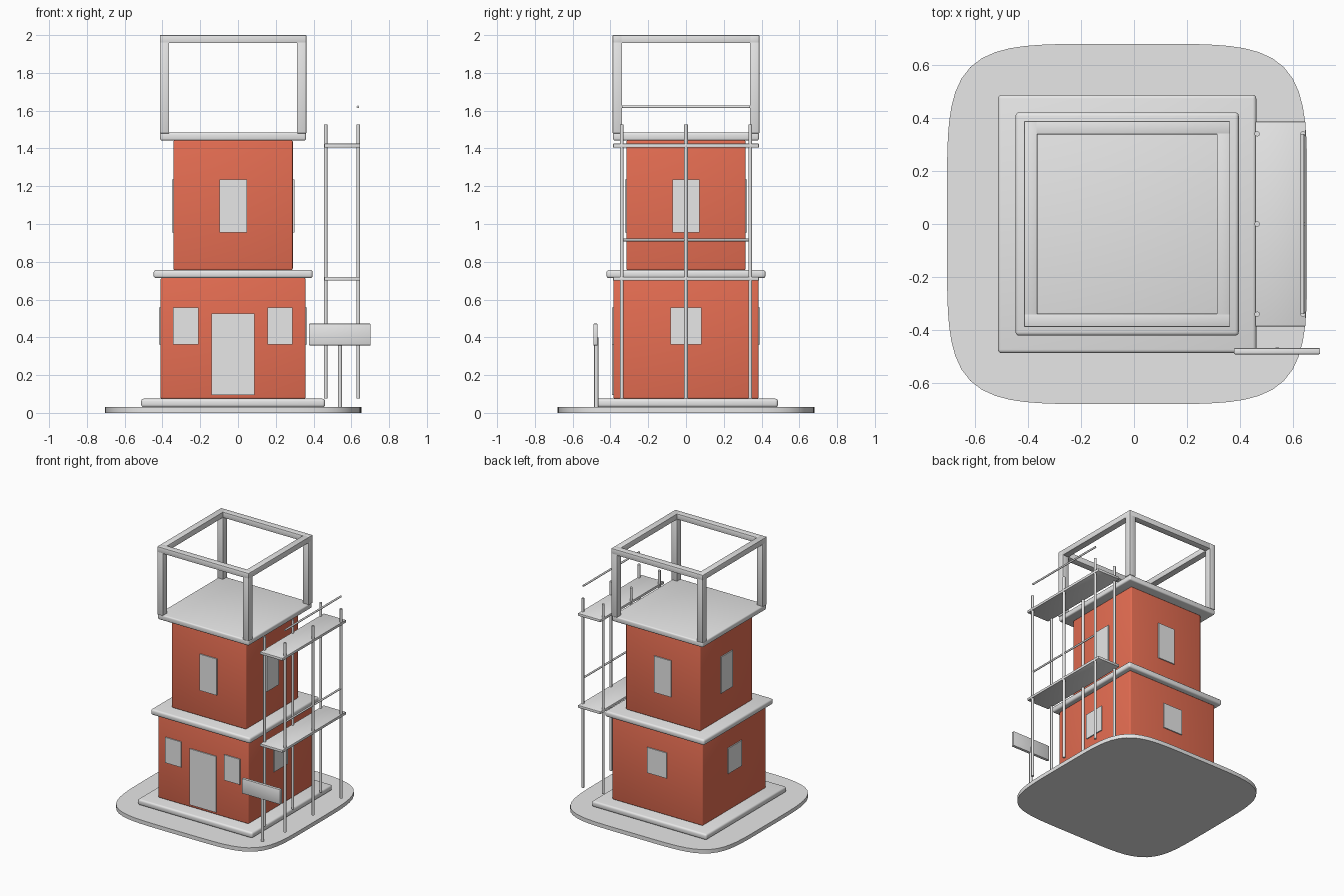
import bpy, bmesh, math
from mathutils import Matrix, Vector

if "Cube" in bpy.data.objects:
    bpy.data.objects.remove(bpy.data.objects["Cube"])


def material(name, rgb):
    m = bpy.data.materials.new(name)
    m.diffuse_color = (*rgb, 1)
    m.use_nodes = True
    m.node_tree.nodes["Principled BSDF"].inputs["Base Color"].default_value = m.diffuse_color
    return m


RED = material("brick_red", (0.79, 0.155, 0.085))
GREY = material("light_grey", (0.8, 0.8, 0.8))
CX = -0.026  # tower axis


def finish(name, bm, mat):
    bmesh.ops.recalc_face_normals(bm, faces=bm.faces)
    me = bpy.data.meshes.new(name)
    bm.to_mesh(me)
    bm.free()
    me.materials.append(mat)
    ob = bpy.data.objects.new(name, me)
    bpy.context.collection.objects.link(ob)
    return ob


def box(name, lo, hi, mat=GREY, bevel=0.0, segments=2):
    bm = bmesh.new()
    lo, hi = Vector(lo), Vector(hi)
    mtx = Matrix.Translation((lo + hi) / 2) @ Matrix.Diagonal((*(hi - lo), 1))
    bmesh.ops.create_cube(bm, size=1, matrix=mtx)
    if bevel:
        bmesh.ops.bevel(bm, geom=bm.edges[:], offset=bevel, segments=segments,
                        profile=0.5, affect='EDGES')
    return finish(name, bm, mat)


def square(name, half, z0, z1, mat, bevel, segments=3):
    return box(name, (CX - half, -half, z0), (CX + half, half, z1), mat, bevel, segments)


def rod(name, a, b, r):
    a, b = Vector(a), Vector(b)
    d = b - a
    bm = bmesh.new()
    mtx = Matrix.Translation((a + b) / 2) @ d.to_track_quat('Z', 'Y').to_matrix().to_4x4()
    bmesh.ops.create_cone(bm, cap_ends=True, segments=12, radius1=r, radius2=r,
                          depth=d.length, matrix=mtx)
    return finish(name, bm, GREY)


def plate(name, side, wall, u, w, z0, z1):
    """Thin panel on a wall; side 0 front, 1 right, 2 back, 3 left."""
    ob = box(name, (u - w / 2, -wall - 0.008, z0), (u + w / 2, -wall + 0.001, z1))
    ob.data.transform(Matrix.Translation((CX, 0, 0)) @ Matrix.Rotation(side * math.pi / 2, 4, 'Z'))


# Rounded-square ground slab (superellipse)
bm = bmesh.new()
ring = []
for i in range(96):
    t = 2 * math.pi * i / 96
    c, s = math.cos(t), math.sin(t)
    k = 0.679 / (abs(c) ** 5 + abs(s) ** 5) ** 0.2
    ring.append(bm.verts.new((CX + k * c, k * s, 0)))
face = bm.faces.new(ring)
ext = bmesh.ops.extrude_face_region(bm, geom=[face])
bmesh.ops.translate(bm, vec=(0, 0, 0.03),
                    verts=[v for v in ext["geom"] if isinstance(v, bmesh.types.BMVert)])
finish("ground_slab", bm, GREY)

# Tower body
square("plinth", 0.487, 0.03, 0.075, GREY, 0.014)
square("lower_walls", 0.384, 0.075, 0.714, RED, 0.008)
square("lower_cornice", 0.421, 0.713, 0.757, GREY, 0.014)
square("upper_walls", 0.316, 0.756, 1.443, RED, 0.008)
square("roof_slab", 0.386, 1.442, 1.484, GREY, 0.01)

# Door and windows
plate("door", 0, 0.384, 0.0, 0.226, 0.095, 0.525)
for n, u in (("left", -0.25), ("right", 0.248)):
    plate(f"front_window_{n}", 0, 0.384, u, 0.134, 0.362, 0.557)
for side, n in enumerate(("front", "right", "back", "left")):
    if side:
        plate(f"{n}_lower_window", side, 0.384, 0, 0.164, 0.362, 0.557)
    plate(f"{n}_upper_window", side, 0.316, 0, 0.145, 0.956, 1.235)

# Open roof frame: four posts and four beams
H, W = 0.388, 0.05
for sx in (-1, 1):
    for sy in (-1, 1):
        x, y = CX + sx * (H - W / 2), sy * (H - W / 2)
        box("roof_post", (x - W / 2, y - W / 2, 1.48), (x + W / 2, y + W / 2, 1.965), bevel=0.003)
for s in (-1, 1):
    c = s * (H - W / 2)
    box("roof_beam_x", (CX - H, c - W / 2, 1.957), (CX + H, c + W / 2, 2.0), bevel=0.003)
    box("roof_beam_y", (CX + c - W / 2, -H, 1.957), (CX + c + W / 2, H, 2.0), bevel=0.003)

# Scaffold: poles, decks, rails
for x in (0.464, 0.637):
    for y in (-0.34, 0, 0.34):
        rod("scaffold_pole", (x, y, 0.075), (x, y, 1.526), 0.01)
for z in (0.71, 1.415):
    box("scaffold_deck", (0.457, -0.386, z - 0.01), (0.647, 0.386, z + 0.01), bevel=0.003)
for z in (0.915, 1.62):
    rod("scaffold_rail", (0.635, -0.34, z), (0.635, 0.34, z), 0.007)

# Sign board on a post
rod("sign_post", (0.54, -0.475, 0.02), (0.54, -0.475, 0.4), 0.011)
box("sign_board", (0.376, -0.491, 0.357), (0.702, -0.468, 0.472), bevel=0.004)

# Smooth shading with sharp edges kept
bpy.ops.object.select_all(action='SELECT')
bpy.context.view_layer.objects.active = bpy.context.selected_objects[0]
bpy.ops.object.shade_smooth_by_angle(angle=math.radians(35))
